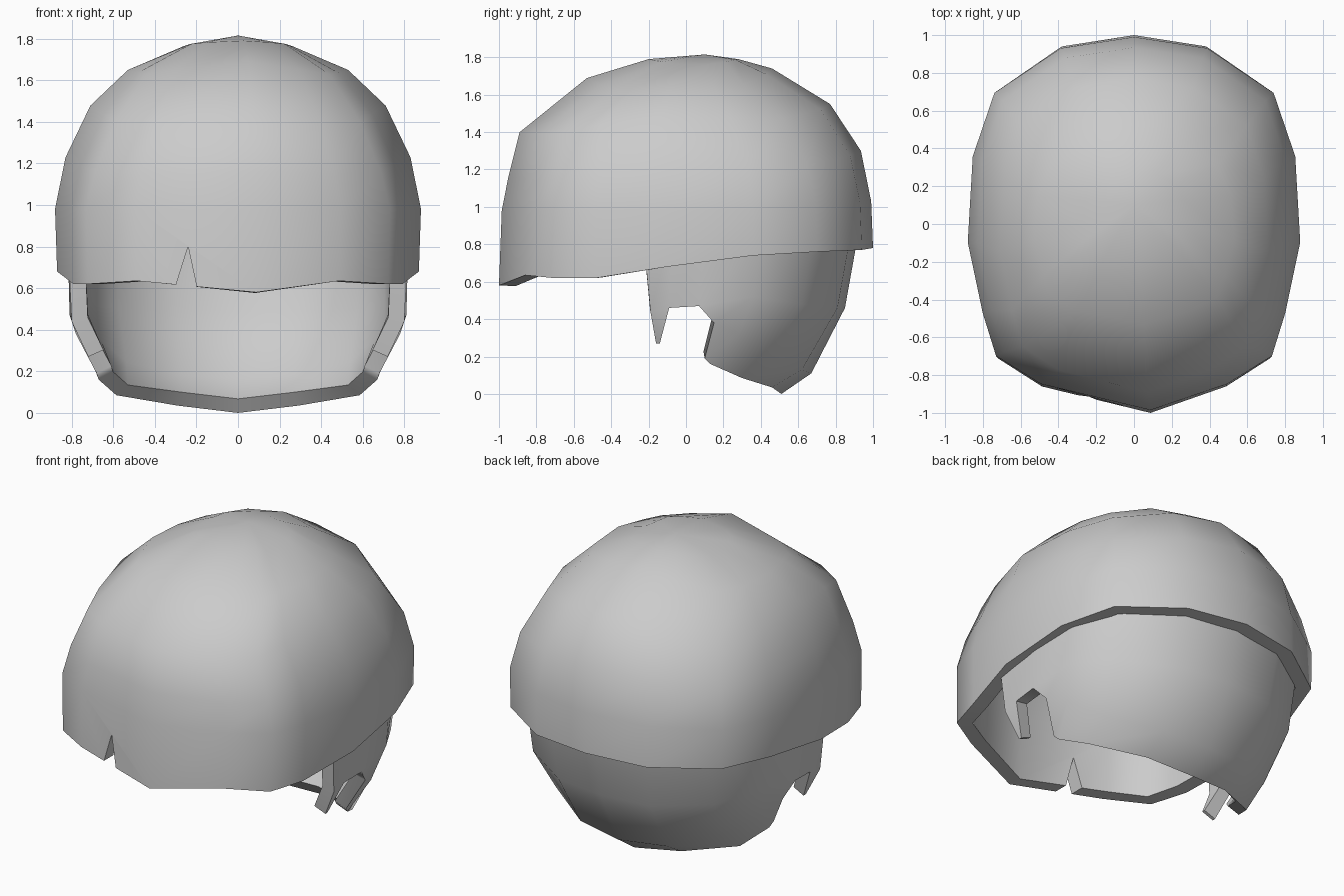
import bpy
import math

if "Cube" in bpy.data.objects:
    bpy.data.objects.remove(bpy.data.objects["Cube"], do_unlink=True)

grey = bpy.data.materials.new("plain grey")
grey.use_nodes = True
grey.diffuse_color = (0.6, 0.6, 0.6, 1)
grey.node_tree.nodes["Principled BSDF"].inputs["Base Color"].default_value = (0.6, 0.6, 0.6, 1)


def make(name, verts, faces):
    mesh = bpy.data.meshes.new(name)
    mesh.from_pydata(verts, [], faces)
    mesh.materials.append(grey)
    obj = bpy.data.objects.new(name, mesh)
    bpy.context.collection.objects.link(obj)
    return obj


def thicken(obj, amount):
    mod = obj.modifiers.new("thickness", "SOLIDIFY")
    mod.thickness = amount
    mod.offset = -1


def finish(obj):
    bpy.ops.object.select_all(action="DESELECT")
    obj.select_set(True)
    bpy.context.view_layer.objects.active = obj
    for mod in list(obj.modifiers):
        bpy.ops.object.modifier_apply(modifier=mod.name)
    bpy.ops.object.shade_smooth_by_angle(angle=math.radians(55))


# Cap: plan outline as (x, y, rim height), front to back, then mirrored
half = [(0.56, -0.86, 0.635), (0.83, -0.71, 0.62), (0.91, -0.48, 0.62), (1, -0.1, 0.68),
        (0.97, 0.36, 0.74), (0.84, 0.7, 0.76), (0.44, 0.94, 0.77)]
plan = [(0.1, -1, 0.58)] + half + [(0, 1, 0.78)]
plan += [(-x, y, z) for x, y, z in reversed(half)]

# Each level: half width, front y, back y, front z, side z, back z
levels = [(0.88, -0.985, 0.99, 0.98, 0.98, 1.03),
          (0.83, -0.95, 0.935, 1.16, 1.23, 1.30),
          (0.71, -0.89, 0.77, 1.40, 1.48, 1.55),
          (0.53, -0.53, 0.46, 1.69, 1.65, 1.74),
          (0.27, -0.2, 0.28, 1.79, 1.76, 1.79)]
n = len(plan)
verts = [(0.87 * x, y, z) for x, y, z in plan]
for k, (w, front, back, zf, zs, zb) in enumerate(levels):
    for x, y, _ in plan:
        end = zb if y > 0 else zf
        z = zs + (end - zs) * y * y
        if k in (1, 2, 3):
            z -= 0.12 * x * x * y * y
        verts.append((w * x, (front + back) / 2 + y * (back - front) / 2, z))
verts.append((0, 0.1, 1.815))
faces = [(k * n + i, k * n + (i + 1) % n, (k + 1) * n + (i + 1) % n, (k + 1) * n + i)
         for k in range(len(levels)) for i in range(n)]
top = len(levels) * n
faces += [(top + i, top + (i + 1) % n, len(verts) - 1) for i in range(n)]
cap = make("hair_cap", verts, faces)
thicken(cap, 0.09)

# Wedge that cuts the notch in the fringe
tri = [(-0.35, 0.45), (-0.165, 0.45), (-0.24, 0.8)]
wedge = make("notch_cutter", [(x, y, z) for y in (-1.3, -0.6) for x, z in tri],
             [(0, 1, 2), (5, 4, 3), (0, 3, 4, 1), (1, 4, 5, 2), (2, 5, 3, 0)])
wedge.hide_render = True
cut = cap.modifiers.new("notch", "BOOLEAN")
cut.operation = "DIFFERENCE"
cut.solver = "EXACT"
cut.object = wedge
finish(cap)
bpy.data.objects.remove(wedge, do_unlink=True)

# Nape: columns from the back centre round to the ear, each from top to bottom
columns = [
    [(0, 0.92, 0.85), (0, 0.85, 0.46), (0, 0.67, 0.11), (0, 0.51, 0)],
    [(0.34, 0.88, 0.85), (0.32, 0.81, 0.46), (0.3, 0.62, 0.13), (0.29, 0.46, 0.035)],
    [(0.64, 0.68, 0.85), (0.63, 0.62, 0.48), (0.59, 0.45, 0.2), (0.585, 0.3, 0.085)],
    [(0.78, 0.4, 0.85), (0.78, 0.36, 0.52), (0.73, 0.28, 0.32), (0.67, 0.13, 0.16)],
    [(0.82, 0.1, 0.85), (0.81, 0.07, 0.47), (0.78, 0.15, 0.38), (0.68, 0.1, 0.19)]]
verts = [p for column in columns for p in column]
faces = [(c * 4 + r, c * 4 + 4 + r, c * 4 + 5 + r, c * 4 + 1 + r)
         for c in range(4) for r in range(3)]
# Strip above the ear and the pointed sideburn
a = len(verts)
verts += [(0.82, -0.08, 0.85), (0.8, -0.09, 0.46),
          (0.82, -0.23, 0.85), (0.8, -0.19, 0.44),
          (0.72, -0.14, 0.27), (0.72, -0.16, 0.27)]
faces += [(16, a, a + 1, 17), (a, a + 2, a + 3, a + 1), (a + 1, a + 3, a + 5, a + 4)]
nape = make("nape_and_sideburns", verts, faces)
mirror = nape.modifiers.new("mirror", "MIRROR")
mirror.use_clip = True
thicken(nape, 0.08)
finish(nape)
